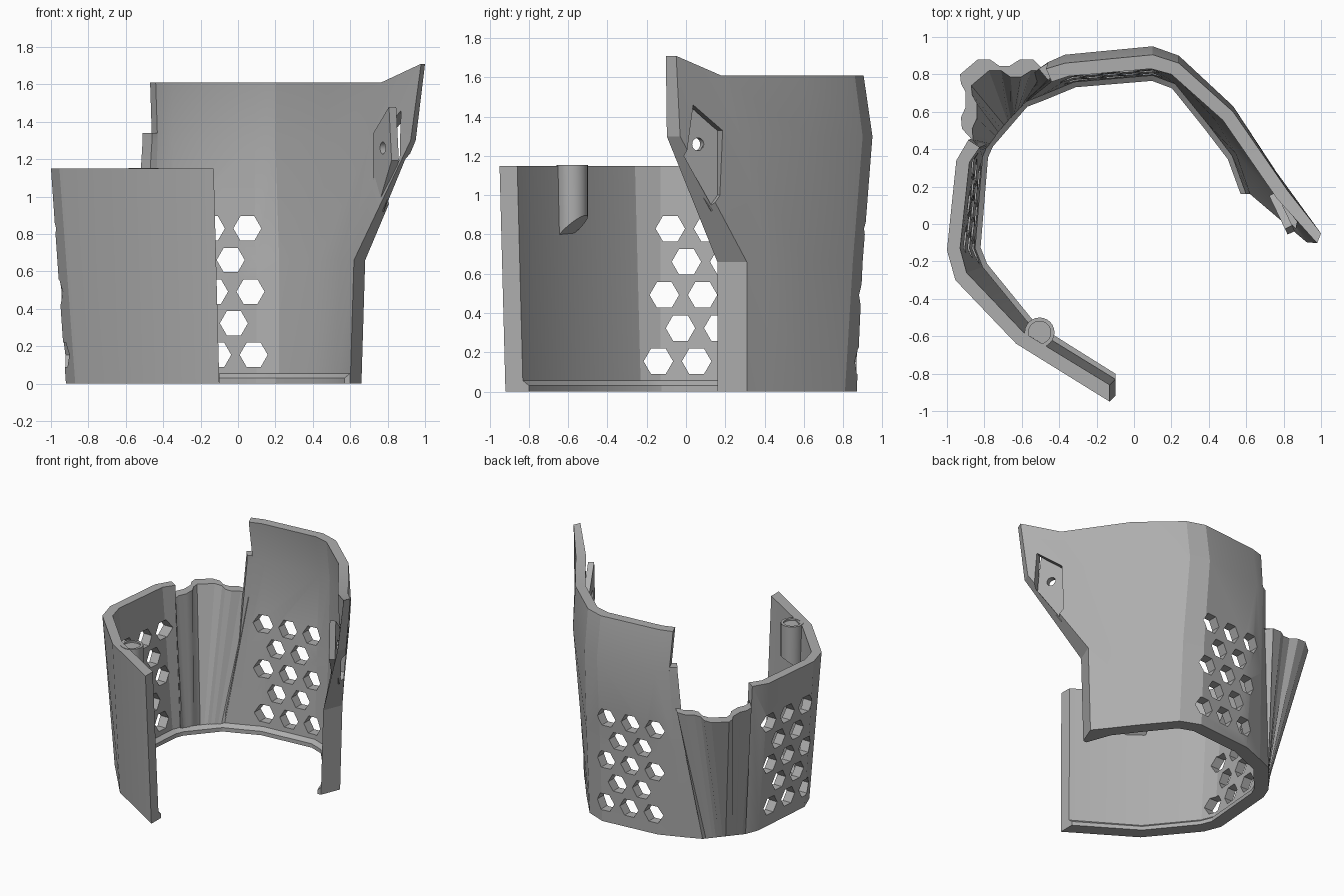
import bpy, bmesh, math
from mathutils import Vector

if "Cube" in bpy.data.objects:
    bpy.data.objects.remove(bpy.data.objects["Cube"], do_unlink=True)

grey = bpy.data.materials.new("plain grey")
grey.use_nodes = True
GREY = (0.42, 0.42, 0.42, 1)
grey.diffuse_color = GREY
grey.node_tree.nodes["Principled BSDF"].inputs["Base Color"].default_value = GREY


def finish(name, bm):
    bmesh.ops.recalc_face_normals(bm, faces=bm.faces)
    mesh = bpy.data.meshes.new(name)
    bm.to_mesh(mesh)
    bm.free()
    mesh.materials.append(grey)
    obj = bpy.data.objects.new(name, mesh)
    bpy.context.collection.objects.link(obj)
    return obj


def loft(name, outer, inner):
    """Closed wall between two grids of points, both indexed [column][level]."""
    bm = bmesh.new()
    out = [[bm.verts.new(p) for p in col] for col in outer]
    inn = [[bm.verts.new(p) for p in col] for col in inner]
    last, top = len(out) - 1, len(out[0]) - 1
    for i in range(last):
        for grid in (out, inn):
            for j in range(top):
                bm.faces.new((grid[i][j], grid[i + 1][j], grid[i + 1][j + 1], grid[i][j + 1]))
        for j in (0, top):
            bm.faces.new((out[i][j], out[i + 1][j], inn[i + 1][j], inn[i][j]))
    for i in (0, last):
        for j in range(top):
            bm.faces.new((out[i][j], out[i][j + 1], inn[i][j + 1], inn[i][j]))
    return finish(name, bm)


def inset(columns):
    """Inner points: each column is (offset, points); a point may scale its offset."""
    result = []
    for (ox, oy), points in columns:
        col = []
        for p in points:
            k = p[3] if len(p) > 3 else 1
            col.append(Vector((p[0] + ox * k, p[1] + oy * k, p[2])))
        result.append(col)
    return result


def wall(name, columns):
    outer = [[Vector(p[:3]) for p in pts] for _, pts in columns]
    return loft(name, outer, inset(columns))


def add_prism(bm, outline, origin, side, axis, near, far):
    """Extrude an outline of (sideways, up) points along an axis."""
    origin, side, axis = Vector(origin), Vector(side), Vector(axis)
    rings = [[bm.verts.new(origin + side * s + Vector((0, 0, h)) + axis * d)
              for s, h in outline] for d in (near, far)]
    n = len(outline)
    for ring in rings:
        bm.faces.new(ring)
    for i in range(n):
        j = (i + 1) % n
        bm.faces.new((rings[0][i], rings[0][j], rings[1][j], rings[1][i]))


def polygon(sides, radius):
    return [(radius * math.cos(math.tau * k / sides), radius * math.sin(math.tau * k / sides))
            for k in range(sides)]


def cut(obj, bm):
    cutter = finish("cutter", bm)
    cutter.hide_render = True
    mod = obj.modifiers.new("cut", "BOOLEAN")
    mod.operation, mod.solver, mod.object = "DIFFERENCE", "EXACT", cutter
    bpy.context.view_layer.objects.active = obj
    bpy.ops.object.modifier_apply(modifier=mod.name)
    bpy.data.objects.remove(cutter, do_unlink=True)


def cut_honeycomb(obj, origin, side, axis, lean):
    """Five rows of hexagons, alternating three and two, drifting with height."""
    bm = bmesh.new()
    for row in range(5):
        drop = row * 0.169
        for k in range(3 - row % 2):
            s = (k + (row % 2) / 2) * 0.195 + lean * drop
            centre = Vector(origin) + Vector(side) * s - Vector((0, 0, drop))
            add_prism(bm, polygon(6, 0.075), centre, side, axis, -0.25, 0.25)
    cut(obj, bm)


# Low side wall, from the open front end round to the rear corner
side_cols = [
    ((0.0, 0.09), [(-0.10, -0.92, 0), (-0.13, -0.95, 1.15)]),
    ((0.04, 0.06), [(-0.58, -0.62, 0), (-0.63, -0.64, 1.15)]),
    ((0.06, 0.04), [(-0.87, -0.27, 0), (-0.955, -0.30, 1.15)]),
    ((0.07, 0.01), [(-0.92, -0.14, 0), (-1.0, -0.14, 1.15)]),
    ((0.07, -0.01), [(-0.88, 0.37, 0), (-0.95, 0.34, 1.15)]),
    ((0.06, -0.04), [(-0.84, 0.47, 0), (-0.885, 0.45, 1.15)]),
]
side_wall = wall("side_wall", side_cols)

# Stepped tab beside the corner, below the main top edge
tab_col = ((0.05, -0.06), [(-0.64, 0.71, 0), (-0.55, 0.79, 0.66), (-0.51, 0.83, 1.3), (-0.51, 0.83, 1.34)])
seam = [(-0.52, 0.76, 0), (-0.48, 0.82, 0.66), (-0.46, 0.865, 1.3)]
step_tab = wall("step_tab", [tab_col, ((0.03, -0.07), seam + [(-0.461, 0.86, 1.34)])])

# Tall back wall, ending in the pointed ear
back_cols = [
    ((0.03, -0.07), seam + [(-0.47, 0.83, 1.61)]),
    ((0.02, -0.07), [(-0.34, 0.83, 0), (-0.35, 0.86, 0.66), (-0.37, 0.905, 1.3), (-0.37, 0.86, 1.61)]),
    ((-0.01, -0.075), [(0.11, 0.87, 0), (0.11, 0.90, 0.66), (0.10, 0.95, 1.3), (0.10, 0.905, 1.61)]),
    ((-0.04, -0.06), [(0.26, 0.81, 0), (0.26, 0.85, 0.66), (0.24, 0.90, 1.3), (0.24, 0.86, 1.61)]),
    ((-0.055, -0.045), [(0.45, 0.58, 0), (0.49, 0.60, 0.66), (0.53, 0.63, 1.3), (0.53, 0.60, 1.61)]),
    ((-0.055, -0.045), [(0.58, 0.41, 0), (0.60, 0.42, 0.66), (0.76, 0.28, 1.3), (0.82, 0.18, 1.61)]),
    ((-0.06, -0.15), [(0.66, 0.31, 0), (0.68, 0.31, 0.66), (0.95, -0.03, 1.3, 0.45), (1.0, -0.05, 1.71, 0.35)]),
]
back_wall = wall("back_wall", back_cols)

# Flared, fluted corner channel: wavy at the top, straight at the foot
flutes = [(-0.87, 0.455), (-0.92, 0.51), (-0.925, 0.57), (-0.90, 0.625), (-0.90, 0.705),
          (-0.925, 0.75), (-0.93, 0.80), (-0.835, 0.88), (-0.77, 0.88), (-0.72, 0.845),
          (-0.665, 0.845), (-0.61, 0.88), (-0.54, 0.88), (-0.50, 0.82)]
foot_a, foot_b = Vector((-0.84, 0.47, 0)), Vector((-0.64, 0.71, 0))
corner_cols = []
for i, (x, y) in enumerate(flutes):
    foot = foot_a.lerp(foot_b, i / (len(flutes) - 1))
    corner_cols.append(((0.06, -0.06), [tuple(foot), (x, y, 1.02)]))
corner_channel = wall("corner_channel", corner_cols)

# Inner lip along the foot of all walls
lip_outer, lip_inner = [], []
for offset, points in side_cols + [tab_col] + back_cols:
    base = Vector(points[0][:2])
    shift = Vector(offset)
    edge = base + shift
    lean_in = edge + shift.normalized() * 0.03
    if points is back_cols[-1][1]:
        lean_in = edge + Vector((-0.03, 0.0))
    lip_outer.append([edge.to_3d(), edge.to_3d() + Vector((0, 0, 0.055))])
    lip_inner.append([lean_in.to_3d(), lean_in.to_3d() + Vector((0, 0, 0.03))])
foot_lip = loft("foot_lip", lip_outer, lip_inner)

# Honeycomb vents
cut_honeycomb(back_wall, (0.05, 0.86, 0.83), (-1, 0, 0), (0, 1, 0), -0.05)
cut_honeycomb(side_wall, (-0.92, -0.08, 0.83), (0, 1, 0), (1, 0, 0), -0.09)

# Pocket in the ear with a drilled plate behind it
pocket = [(-0.07, 0.20), (0.11, 0.07), (0.11, -0.26), (0.07, -0.31), (-0.10, -0.06)]
screw_at, along, outward = (0.81, 0.06, 1.26), (-0.43, 0.9, 0), (0.9, 0.43, 0)
bm = bmesh.new()
add_prism(bm, pocket, screw_at, along, outward, 0, 0.4)
cut(back_wall, bm)
bm = bmesh.new()
add_prism(bm, [(s * 1.1, h * 1.1) for s, h in pocket], screw_at, along, outward, -0.04, 0.003)
screw_plate = finish("screw_plate", bm)
bm = bmesh.new()
add_prism(bm, polygon(20, 0.033), screw_at, along, outward, -0.2, 0.2)
cut(screw_plate, bm)

# Round post on the inside of the side wall, slanted underneath, dished on top
bm = bmesh.new()
rings = []
for radius, top in ((0.08, None), (0.08, 1.153), (0.06, 1.153), (0.06, 1.14)):
    ring = []
    for x, y in polygon(24, radius):
        slant = 0.83 + 0.4 * x + 0.75 * y
        ring.append(bm.verts.new((x - 0.505, y - 0.58, slant if top is None else top)))
    rings.append(ring)
for low, high in zip(rings, rings[1:]):
    for i in range(24):
        j = (i + 1) % 24
        bm.faces.new((low[i], low[j], high[j], high[i]))
bm.faces.new(rings[0])
bm.faces.new(rings[-1])
post = finish("post", bm)

# Soft shading with sharp corners kept
bpy.ops.object.select_all(action="DESELECT")
for obj in (side_wall, back_wall, step_tab, corner_channel, foot_lip, screw_plate, post):
    obj.select_set(True)
bpy.context.view_layer.objects.active = back_wall
bpy.ops.object.shade_smooth_by_angle(angle=math.radians(22))
